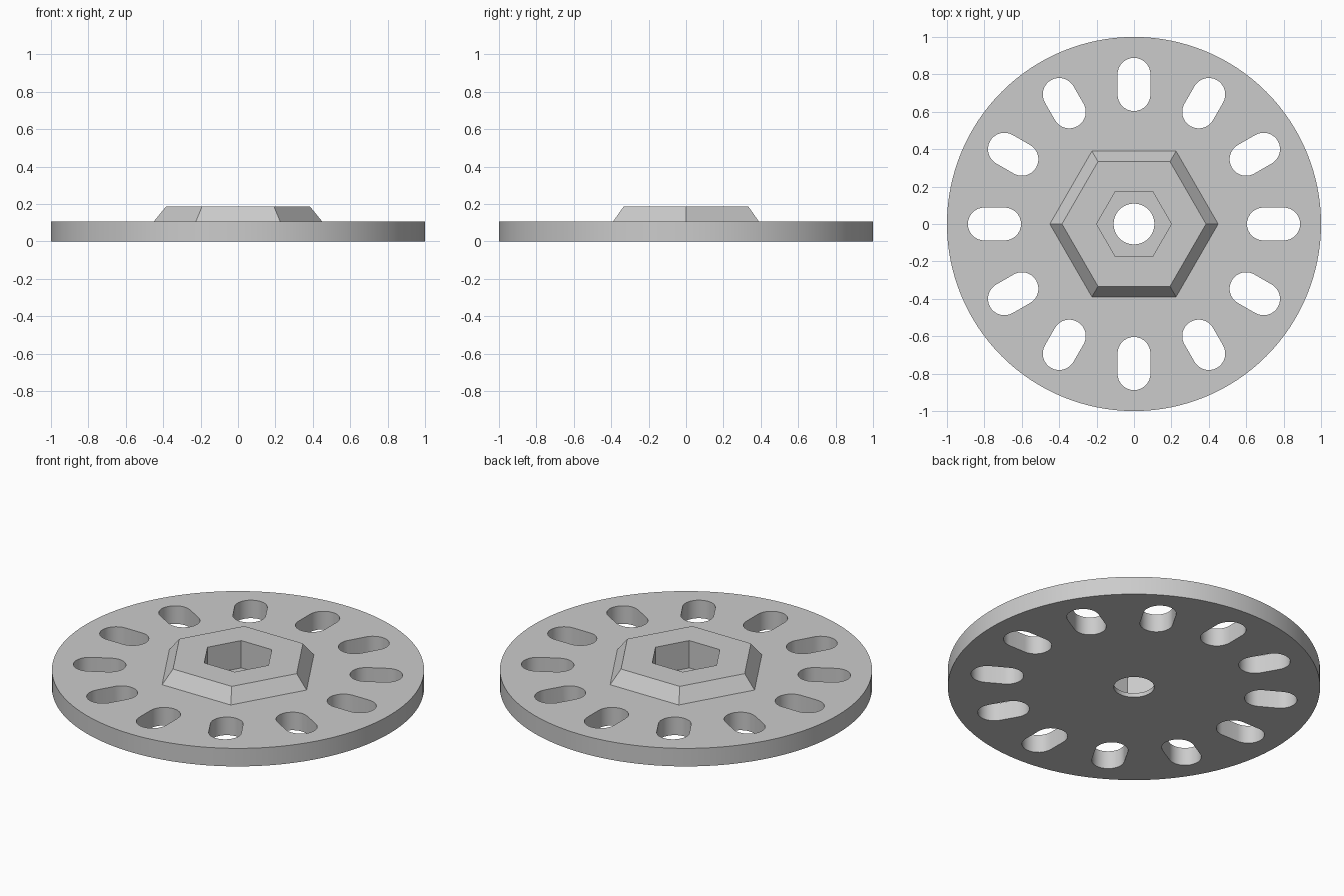
import bpy, bmesh
from math import cos, sin, pi, tau, radians

cube = bpy.data.objects.get("Cube")
if cube:
    bpy.data.objects.remove(cube, do_unlink=True)

PLATE_TOP, HUB_TOP, POCKET_FLOOR = 0.107, 0.187, 0.025
SLOT_COUNT, SLOT_RADIUS = 12, 0.088
SLOT_INNER, SLOT_OUTER = 0.692, 0.80

grey = bpy.data.materials.new("plain grey")
grey.use_nodes = True
grey.diffuse_color = (0.6, 0.6, 0.6, 1)
grey.node_tree.nodes["Principled BSDF"].inputs["Base Color"].default_value = (0.6, 0.6, 0.6, 1)


def circle(radius, sides):
    return [(radius * cos(tau * i / sides), radius * sin(tau * i / sides)) for i in range(sides)]


def slot(angle, steps=16):
    """Rounded slot outline pointing away from the centre."""
    outline = []
    for centre, start in ((SLOT_OUTER, -pi / 2), (SLOT_INNER, pi / 2)):
        for i in range(steps + 1):
            a = start + pi * i / steps
            x, y = centre + SLOT_RADIUS * cos(a), SLOT_RADIUS * sin(a)
            outline.append((x * cos(angle) - y * sin(angle), x * sin(angle) + y * cos(angle)))
    return outline


def loft(bm, rings):
    """Closed solid through rings given as (outline, height)."""
    loops = [[bm.verts.new((x, y, z)) for x, y in outline] for outline, z in rings]
    n = len(loops[0])
    for low, high in zip(loops, loops[1:]):
        for i in range(n):
            j = (i + 1) % n
            bm.faces.new((low[i], low[j], high[j], high[i]))
    bm.faces.new(loops[0][::-1])
    bm.faces.new(loops[-1])


def solid(name, *lofts):
    bm = bmesh.new()
    for rings in lofts:
        loft(bm, rings)
    mesh = bpy.data.meshes.new(name)
    bm.to_mesh(mesh)
    bm.free()
    mesh.materials.append(grey)
    obj = bpy.data.objects.new(name, mesh)
    bpy.context.collection.objects.link(obj)
    return obj


# Round plate
plate = solid("slotted_plate", [(circle(1, 128), 0), (circle(1, 128), PLATE_TOP)])

# Tapered hexagonal hub, sunk into the plate so that the two fuse
hub = solid("hex_hub", [(circle(0.45, 6), 0.06), (circle(0.45, 6), PLATE_TOP),
                        (circle(0.385, 6), HUB_TOP)])

# Cutters: ring of slots, hexagonal pocket, centre bore
slots = solid("slot_cutter", *[[(slot(tau * k / SLOT_COUNT), -0.1), (slot(tau * k / SLOT_COUNT), 0.3)]
                               for k in range(SLOT_COUNT)])
pocket = solid("pocket_cutter", [(circle(0.2, 6), POCKET_FLOOR), (circle(0.2, 6), 0.3)])
bore = solid("bore_cutter", [(circle(0.109, 48), -0.1), (circle(0.109, 48), 0.3)])

# Fuse and cut, then discard the helpers
bpy.ops.object.select_all(action='DESELECT')
plate.select_set(True)
bpy.context.view_layer.objects.active = plate
for helper, operation in ((hub, 'UNION'), (slots, 'DIFFERENCE'),
                          (pocket, 'DIFFERENCE'), (bore, 'DIFFERENCE')):
    helper.hide_render = True
    mod = plate.modifiers.new(helper.name, 'BOOLEAN')
    mod.operation = operation
    mod.solver = 'EXACT'
    mod.object = helper
    bpy.ops.object.modifier_apply(modifier=mod.name)
    bpy.data.objects.remove(helper, do_unlink=True)

bpy.ops.object.shade_smooth_by_angle(angle=radians(30))
